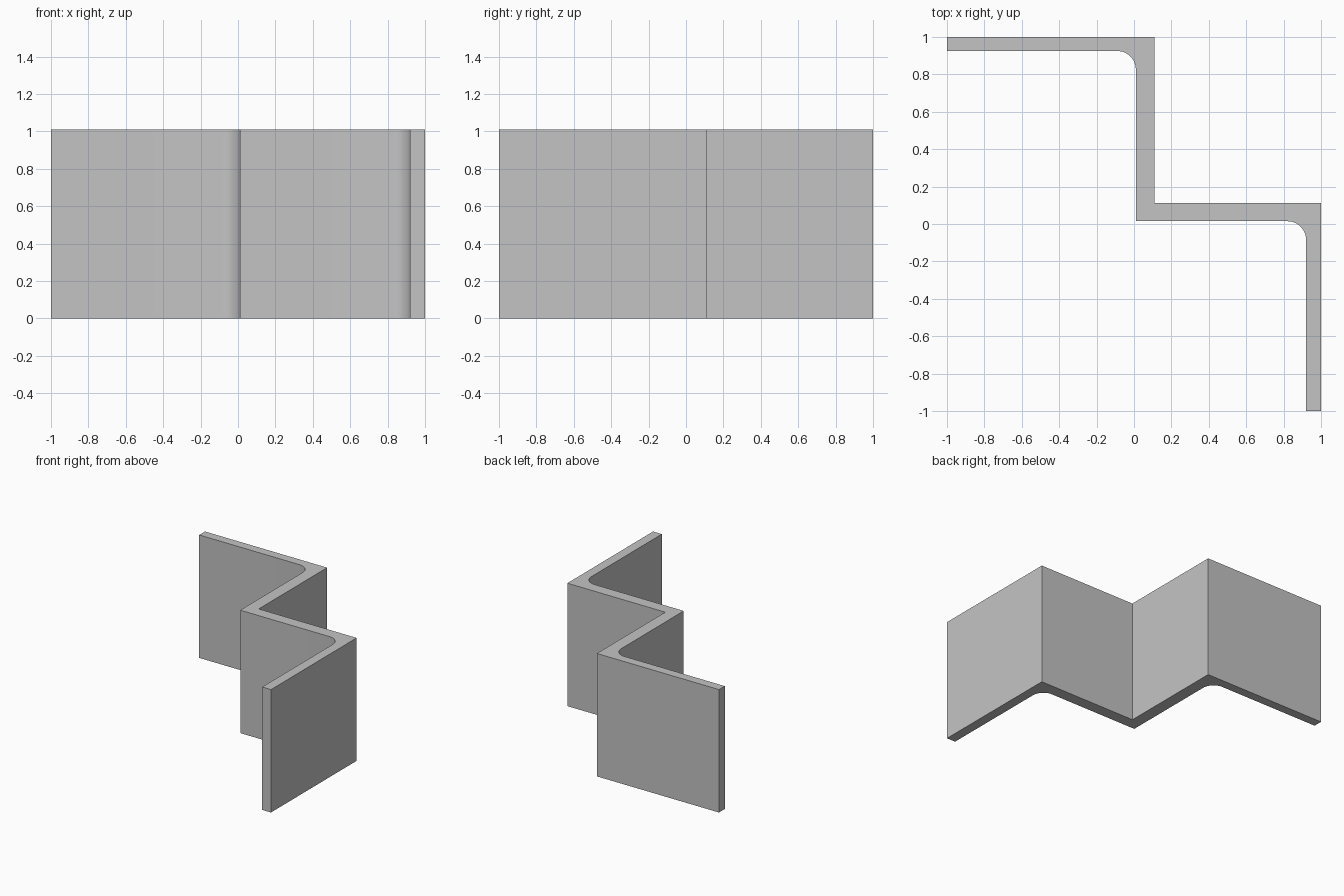
import bpy
import bmesh
import math

cube = bpy.data.objects.get("Cube")
if cube:
    bpy.data.objects.remove(cube, do_unlink=True)

HEIGHT = 1.01
FILLET = 0.1


def fillet(x, y, r, steps=12):
    """Rounded inner corner, from the leg below to the wall on the left."""
    return [(x - r + r * math.cos(a), y - r + r * math.sin(a))
            for a in (math.pi / 2 * i / steps for i in range(steps + 1))]


# Plan of the zigzag wall: outer steps, then the filleted inner side
profile = [(-1, 1), (-1, 0.925)]
profile += reversed(fillet(0.01, 0.925, FILLET))
profile += [(0.01, 0.015)]
profile += reversed(fillet(0.92, 0.015, FILLET))
profile += [(0.92, -1), (1, -1), (1, 0.112), (0.11, 0.112), (0.11, 1)]

# Extrude the plan upward
bm = bmesh.new()
base = bm.faces.new([bm.verts.new((x, y, 0)) for x, y in profile])
top = bmesh.ops.extrude_face_region(bm, geom=[base], use_keep_orig=True)["geom"]
bmesh.ops.translate(bm, vec=(0, 0, HEIGHT),
                    verts=[g for g in top if isinstance(g, bmesh.types.BMVert)])
bmesh.ops.recalc_face_normals(bm, faces=bm.faces)
mesh = bpy.data.meshes.new("zigzag_wall")
bm.to_mesh(mesh)
bm.free()

wall = bpy.data.objects.new("zigzag_wall", mesh)
bpy.context.collection.objects.link(wall)

# Plain grey
grey = bpy.data.materials.new("plain_grey")
grey.use_nodes = True
colour = (0.55, 0.55, 0.55, 1)
grey.diffuse_color = colour
grey.node_tree.nodes["Principled BSDF"].inputs["Base Color"].default_value = colour
mesh.materials.append(grey)

# Smooth fillets, sharp corners
bpy.ops.object.select_all(action="DESELECT")
wall.select_set(True)
bpy.context.view_layer.objects.active = wall
bpy.ops.object.shade_smooth_by_angle(angle=math.radians(30))
